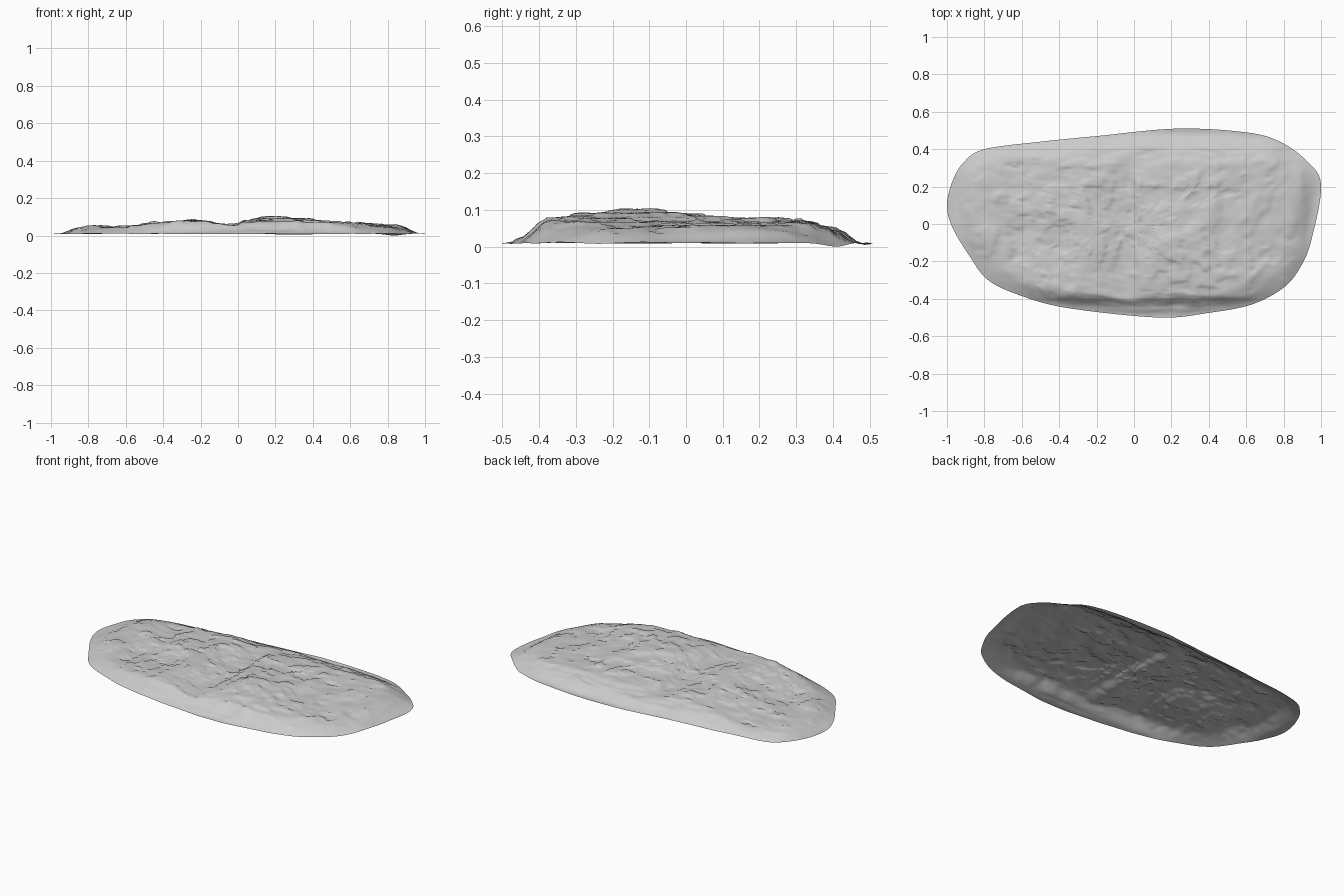
import bpy, bmesh, math
from mathutils import Vector, noise

cube = bpy.data.objects.get("Cube")
if cube:
    bpy.data.objects.remove(cube, do_unlink=True)

SEGMENTS, RINGS = 240, 64

# Plan outline of the mound, counter-clockwise
OUTLINE = [Vector(p) for p in (
    (1, .21), (.92, .34), (.78, .44), (.6, .49), (.23, .51), (-.2, .47),
    (-.5, .44), (-.8, .4), (-.91, .33), (-.97, .23), (-1, .1), (-.97, -.02),
    (-.88, -.17), (-.78, -.3), (-.6, -.385), (-.35, -.45), (.13, -.5),
    (.4, -.475), (.63, -.43), (.8, -.34), (.89, -.23), (.95, -.08))]

# Ridge lines along each axis: (position, height)
LENGTH_RIDGE = [(-1, .02), (-.85, .063), (-.6, .056), (-.45, .077), (-.25, .096),
                (-.03, .068), (.05, .1), (.16, .122), (.32, .115), (.5, .085),
                (.75, .072), (.88, .075), (1, .02)]
WIDTH_RIDGE = [(-.5, .016), (-.45, .045), (-.37, .09), (-.28, .105), (-.1, .122),
               (.05, .1), (.2, .092), (.3, .08), (.4, .062), (.51, .015)]


def profile(points, t):
    """Height along a ridge line, eased between its points."""
    for (a, ha), (b, hb) in zip(points, points[1:]):
        if t <= b:
            k = min(max((t - a) / (b - a), 0), 1)
            return ha + (hb - ha) * k * k * (3 - 2 * k)
    return points[-1][1]


def outline_point(s):
    """Smooth closed curve through the outline, s from 0 to 1."""
    n = len(OUTLINE)
    i, t = divmod(s * n, 1)
    a, b, c, d = (OUTLINE[(int(i) + k) % n] for k in (-1, 0, 1, 2))
    return b + .5 * t * (c - a + t * (2 * a - 5 * b + 4 * c - d + t * (3 * (b - c) + d - a)))


def height(x, y, r):
    """Eroded, stepped ground that falls to a thin rim."""
    rim = .017 + .004 * noise.noise((x * 7, y * 7, 3))
    rim -= .012 * math.exp(-((x - .85) ** 2 + (y - .44) ** 2) / .006)
    body = min(profile(LENGTH_RIDGE, x), profile(WIDTH_RIDGE, y))
    rough = .012 * noise.fractal((x * 5, y * 5, 1), .8, 2, 4)
    lumps = .006 * max(0, noise.noise((x * 17, y * 17, 8)))
    z = .92 * body + rough + lumps
    step = .012
    level, part = divmod(z + .006 * noise.noise((x * 4, y * 4, 6)), step)
    z = .65 * z + .35 * step * (level + part ** 3)
    edge = min(1, (1 - r) / .2)
    return rim + (z - rim) * math.sin(edge * math.pi / 2)


# Open ground sheet made of rings shrinking to the middle
bm = bmesh.new()
rings = []
for j in range(1, RINGS + 1):
    r = j / RINGS
    ring = []
    for i in range(SEGMENTS):
        p = outline_point(i / SEGMENTS) * r
        ring.append(bm.verts.new((p.x, p.y, height(p.x, p.y, r))))
    rings.append(ring)
middle = bm.verts.new((0, 0, height(0, 0, 0)))
for i in range(SEGMENTS):
    k = (i + 1) % SEGMENTS
    bm.faces.new((middle, rings[0][i], rings[0][k]))
    for inner, outer in zip(rings, rings[1:]):
        bm.faces.new((inner[i], outer[i], outer[k], inner[k]))

# Stand the lowest point on the floor
low = min(v.co.z for v in bm.verts)
for v in bm.verts:
    v.co.z -= low
for f in bm.faces:
    f.smooth = True

mesh = bpy.data.meshes.new("ground_mound")
bm.to_mesh(mesh)
bm.free()
mound = bpy.data.objects.new("ground_mound", mesh)
bpy.context.collection.objects.link(mound)

# Plain grey stone
stone = bpy.data.materials.new("light_grey_stone")
stone.use_nodes = True
colour = (.6, .6, .6, 1)
stone.diffuse_color = colour
stone.node_tree.nodes["Principled BSDF"].inputs["Base Color"].default_value = colour
mesh.materials.append(stone)
